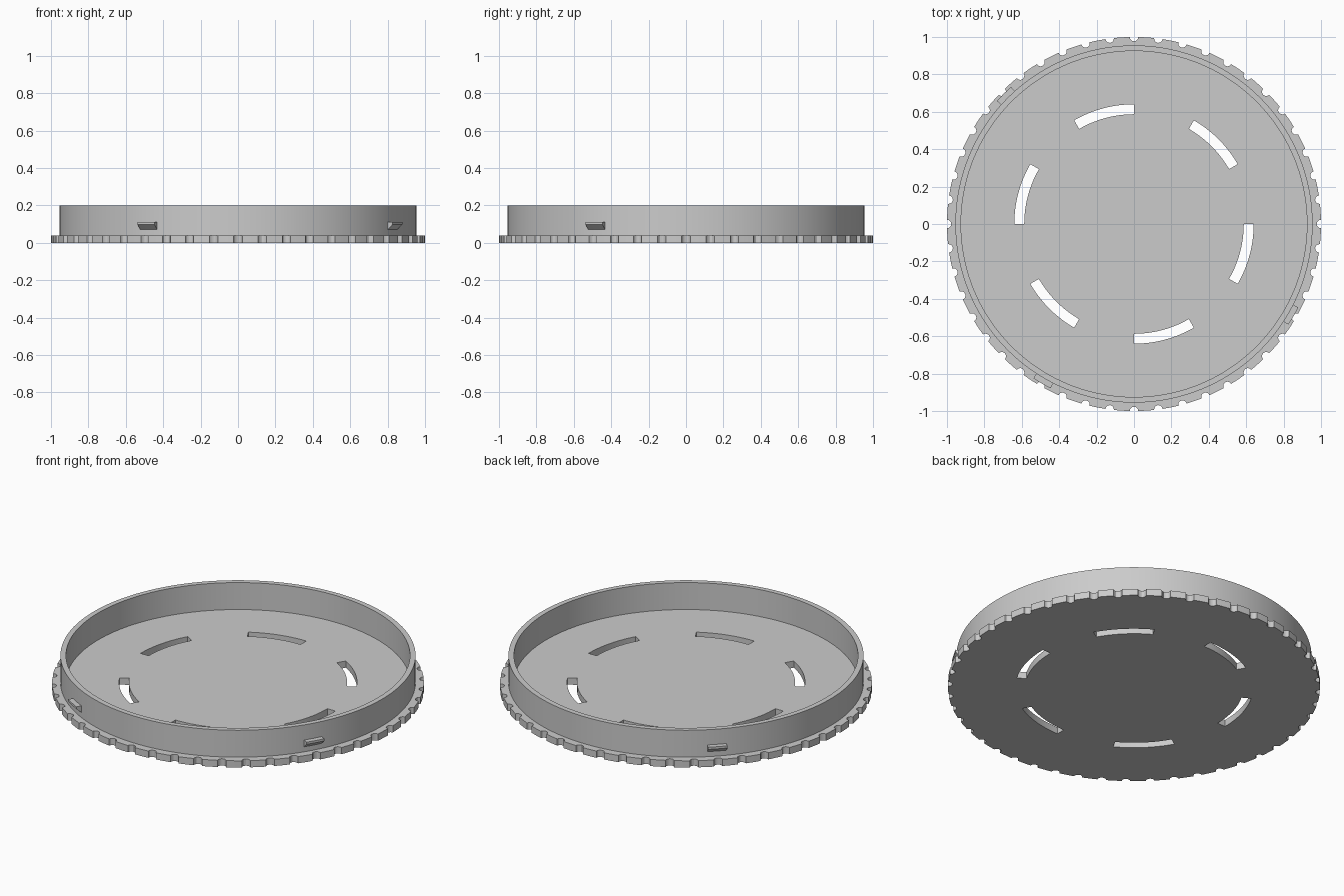
import bpy, bmesh
from math import sin, cos, pi, radians

if "Cube" in bpy.data.objects:
    bpy.data.objects.remove(bpy.data.objects["Cube"])

BASE_H, RIM_TOP = 0.04, 0.2
plastic = bpy.data.materials.new("light grey plastic")
plastic.diffuse_color = (0.6, 0.6, 0.6, 1)
plastic.use_nodes = True
plastic.node_tree.nodes["Principled BSDF"].inputs["Base Color"].default_value = plastic.diffuse_color


def polar(r, deg):
    return (r * cos(radians(deg)), r * sin(radians(deg)))


def finish(name, bm):
    """Turn a bmesh into a smooth-by-angle object."""
    bmesh.ops.remove_doubles(bm, verts=bm.verts, dist=1e-5)
    bmesh.ops.recalc_face_normals(bm, faces=bm.faces)
    mesh = bpy.data.meshes.new(name)
    bm.to_mesh(mesh)
    bm.free()
    mesh.materials.clear()
    mesh.materials.append(plastic)
    obj = bpy.data.objects.new(name, mesh)
    bpy.context.collection.objects.link(obj)
    bpy.ops.object.select_all(action='DESELECT')
    obj.select_set(True)
    bpy.context.view_layer.objects.active = obj
    bpy.ops.object.shade_smooth_by_angle(angle=radians(30))
    return obj


def sweep(name, profile, start, end, steps, closed=False):
    """Sweep a closed (radius, z) profile around the z axis."""
    bm = bmesh.new()
    rings = []
    for i in range(steps if closed else steps + 1):
        a = start + (end - start) * i / steps
        rings.append([bm.verts.new((*polar(r, a), z)) for r, z in profile])
    n = len(profile)
    for i in range(steps):
        a, b = rings[i], rings[(i + 1) % len(rings)]
        for j in range(n):
            k = (j + 1) % n
            bm.faces.new((a[j], a[k], b[k], b[j]))
    if not closed:
        bm.faces.new(rings[0])
        bm.faces.new(rings[-1])
    return finish(name, bm)


# Base disc outline: 48 small round grip notches around the edge
NOTCHES, NOTCH_R = 48, 0.023
pitch = 360 / NOTCHES
outline = []
for i in range(NOTCHES):
    c = i * pitch
    cx, cy = polar(1.0, c)
    for s in range(7):
        a = c - 90 - 180 * s / 6
        dx, dy = polar(NOTCH_R, a)
        outline.append((cx + dx, cy + dy))
    for t in (0.35, 0.5, 0.65):
        outline.append(polar(1.0, c + pitch * t))

# Six curved vent slots
slots = []
for i in range(6):
    a0 = 30 + 60 * i
    angles = [a0 + 30 * s / 10 for s in range(11)]
    slots.append([polar(0.64, a) for a in angles] +
                 [polar(0.587, a) for a in reversed(angles)])

# Fill the outline with the slots as holes and extrude it
curve = bpy.data.curves.new("base_outline", 'CURVE')
curve.dimensions = '2D'
curve.fill_mode = 'BOTH'
curve.extrude = BASE_H / 2
for loop in [outline] + slots:
    spline = curve.splines.new('POLY')
    spline.points.add(len(loop) - 1)
    for p, (x, y) in zip(spline.points, loop):
        p.co = (x, y, 0, 1)
    spline.use_cyclic_u = True
helper = bpy.data.objects.new("base_outline", curve)
bpy.context.collection.objects.link(helper)
depsgraph = bpy.context.evaluated_depsgraph_get()
filled = bpy.data.meshes.new_from_object(helper.evaluated_get(depsgraph))
bm = bmesh.new()
bm.from_mesh(filled)
bmesh.ops.translate(bm, verts=bm.verts, vec=(0, 0, BASE_H / 2))
bpy.data.objects.remove(helper)
bpy.data.meshes.remove(filled)
finish("notched_base", bm)

# Upright rim wall
sweep("rim_wall", [(0.925, BASE_H - 0.005), (0.955, BASE_H - 0.005),
                   (0.955, RIM_TOP), (0.925, RIM_TOP)], 0, 360, 144, closed=True)

# Locking lugs on the outside of the rim, sloped underneath
for i, angle in enumerate((135, 240, 330)):
    sweep(f"locking_lug_{i + 1}",
          [(0.945, 0.07), (0.955, 0.07), (0.985, 0.097), (0.985, 0.11), (0.945, 0.11)],
          angle - 3.1, angle + 3.1, 4)
